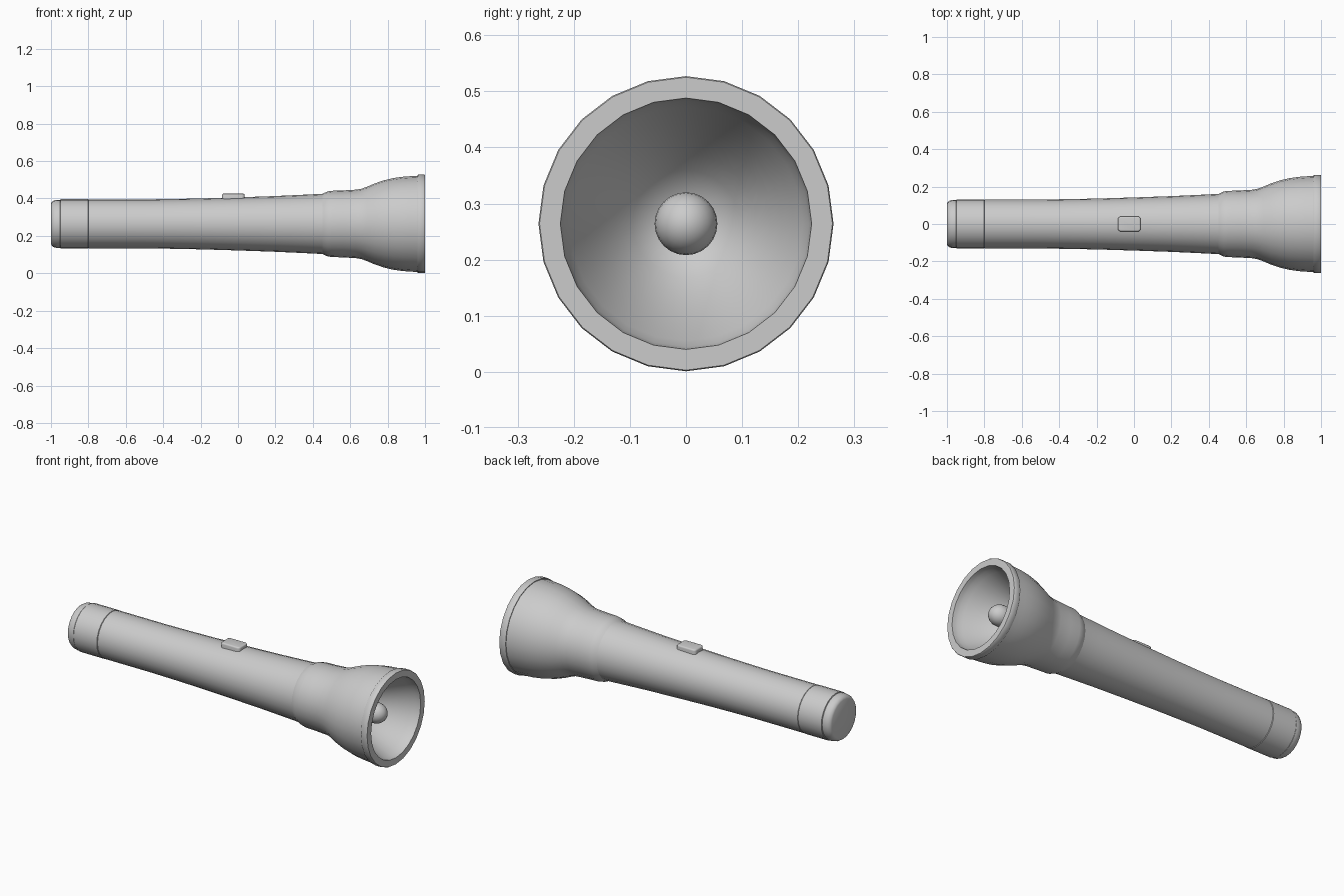
import bpy, bmesh, math

if "Cube" in bpy.data.objects:
    bpy.data.objects.remove(bpy.data.objects["Cube"])

AXIS_Z = 0.264
SIDES = 24


def finish(obj, angle=35):
    bpy.ops.object.select_all(action='DESELECT')
    obj.select_set(True)
    bpy.context.view_layer.objects.active = obj
    bpy.ops.object.shade_smooth_by_angle(angle=math.radians(angle))


def make_object(name, bm):
    mesh = bpy.data.meshes.new(name)
    bm.to_mesh(mesh)
    bm.free()
    obj = bpy.data.objects.new(name, mesh)
    bpy.context.collection.objects.link(obj)
    return obj


def lathe(name, profile, sides=SIDES):
    """Revolve (x, radius) points, listed back to front, around the long axis."""
    bm = bmesh.new()
    rings = []
    for x, r in profile:
        if r == 0:
            rings.append([bm.verts.new((x, 0, AXIS_Z))] * sides)
        else:
            rings.append([bm.verts.new((x, r * math.sin(a), AXIS_Z + r * math.cos(a)))
                          for a in (math.tau * i / sides for i in range(sides))])
    for a, b in zip(rings, rings[1:]):
        for i in range(sides):
            j = (i + 1) % sides
            bm.faces.new(dict.fromkeys((a[i], b[i], b[j], a[j])))
    for f in bm.faces:
        f.normal_flip()
    obj = make_object(name, bm)
    finish(obj)
    return obj


# Tail cap with rounded end and a fine seam
lathe("tail_cap", [(-1, 0), (-1, 0.108), (-0.995, 0.118), (-0.983, 0.126), (-0.965, 0.129),
                   (-0.953, 0.129), (-0.951, 0.127), (-0.949, 0.132), (-0.802, 0.132),
                   (-0.8, 0.128)])

# Gently flaring barrel
lathe("barrel", [(-0.8, 0.128), (-0.798, 0.131), (-0.65, 0.131), (-0.5, 0.131), (-0.35, 0.133),
                 (-0.2, 0.136), (0, 0.142), (0.2, 0.149), (0.35, 0.156), (0.45, 0.161),
                 (0.47, 0.163)])

# Collar and flared head
lathe("head", [(0.45, 0.16), (0.462, 0.166), (0.48, 0.174), (0.5, 0.177), (0.56, 0.179),
               (0.63, 0.183), (0.66, 0.188), (0.69, 0.199), (0.73, 0.216), (0.78, 0.233),
               (0.83, 0.245), (0.88, 0.252), (0.92, 0.255), (0.962, 0.257)])

# Front bezel ring
lathe("bezel", [(0.96, 0.255), (0.96, 0.261), (0.963, 0.263), (0.997, 0.263), (1, 0.261),
                (1, 0.224)])

# Concave reflector bowl, traced from the lip back to the axis
bowl = [(1, 0.224), (0.985, 0.222)]
bowl += [(0.70 + 0.27 * math.cos(t), 0.219 * math.cos(t) ** 0.5)
         for t in (math.radians(d) for d in (0, 25, 40, 52, 62, 71, 79, 85))]
lathe("reflector", bowl + [(0.70, 0)])

# Bulb with domed tip
dome = [(0.875 + 0.062 * math.sin(t), 0.056 * math.cos(t))
        for t in (math.radians(d) for d in range(0, 90, 15))]
lathe("bulb", [(0.69, 0.05), (0.8, 0.054)] + dome + [(0.937, 0)])

# Rounded switch button on top
bm = bmesh.new()
bmesh.ops.create_cube(bm, size=1)
for v in bm.verts:
    v.co.x = v.co.x * 0.122 - 0.025
    v.co.y *= 0.08
    v.co.z = v.co.z * 0.045 + 0.403
uprights = [e for e in bm.edges if abs(e.verts[0].co.z - e.verts[1].co.z) > 0.01]
bmesh.ops.bevel(bm, geom=uprights, offset=0.016, segments=4, profile=0.5, affect='EDGES')
top = [e for e in bm.edges if all(v.co.z > 0.42 for v in e.verts)]
bmesh.ops.bevel(bm, geom=top, offset=0.008, segments=3, profile=0.5, affect='EDGES')
finish(make_object("switch_button", bm))
